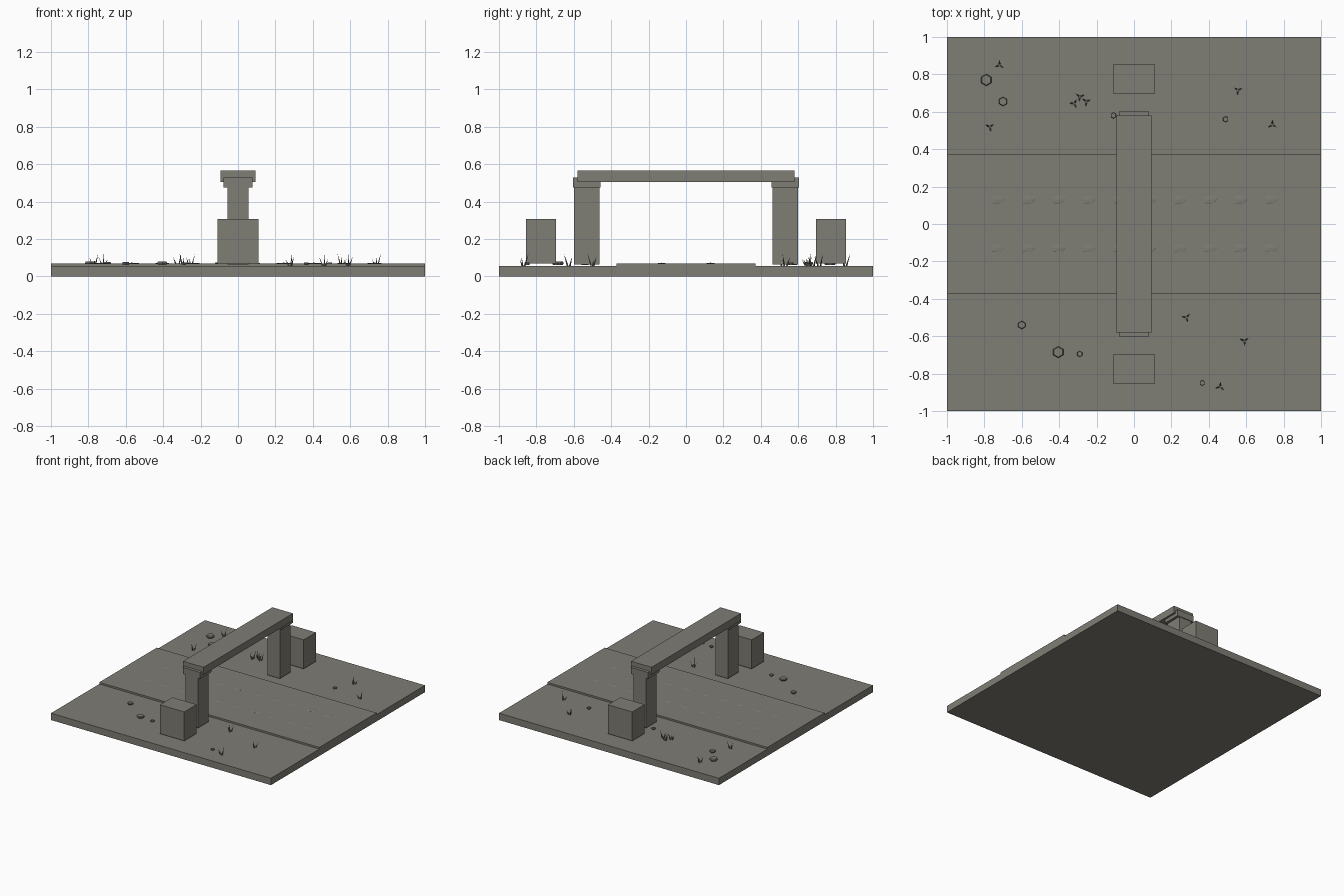
import bpy, bmesh, math, random
from mathutils import Matrix, Vector

if "Cube" in bpy.data.objects:
    bpy.data.objects.remove(bpy.data.objects["Cube"])

random.seed(4)
stone_grey = bpy.data.materials.new("warm_stone_grey")
stone_grey.diffuse_color = (0.212, 0.205, 0.178, 1)
stone_grey.use_nodes = True
stone_grey.node_tree.nodes["Principled BSDF"].inputs["Base Color"].default_value = stone_grey.diffuse_color


def finish(name, bm):
    bmesh.ops.recalc_face_normals(bm, faces=bm.faces)
    mesh = bpy.data.meshes.new(name)
    bm.to_mesh(mesh)
    bm.free()
    mesh.materials.append(stone_grey)
    obj = bpy.data.objects.new(name, mesh)
    bpy.context.collection.objects.link(obj)
    return obj


def box(name, x, y, z):
    """Box from (low, high) ranges on each axis."""
    bm = bmesh.new()
    size = [r[1] - r[0] for r in (x, y, z)]
    mid = [(r[0] + r[1]) / 2 for r in (x, y, z)]
    bmesh.ops.create_cube(bm, size=1, matrix=Matrix.Translation(mid) @ Matrix.Diagonal((*size, 1)))
    return finish(name, bm)


def add_cone(bm, base, tip, r1, r2, sides, turn=0):
    """Tapered prism running from base to tip."""
    base, tip = Vector(base), Vector(tip)
    axis = tip - base
    rot = axis.to_track_quat('Z', 'Y').to_matrix().to_4x4()
    bmesh.ops.create_cone(bm, cap_ends=True, segments=sides, radius1=r1, radius2=r2, depth=axis.length,
                          matrix=Matrix.Translation((base + tip) / 2) @ rot @ Matrix.Rotation(turn, 4, 'Z'))


# Ground slab and raised road
box("ground_slab", (-1, 1), (-1, 1), (0, 0.056))
box("road", (-1, 1), (-0.372, 0.372), (0.05, 0.07))

# Gateway: two pillars with capitals, and side blocks beyond them
for side, label in ((-1, "front"), (1, "back")):
    def span(a, b):
        return tuple(sorted((side * a, side * b)))
    box(label + "_pillar", (-0.057, 0.057), span(0.463, 0.599), (0.064, 0.48))
    box(label + "_capital", (-0.078, 0.078), span(0.457, 0.605), (0.475, 0.528))
    box(label + "_side_block", (-0.11, 0.11), span(0.695, 0.855), (0.07, 0.308))
box("lintel", (-0.0935, 0.0935), (-0.58, 0.58), (0.505, 0.565))

# Two rows of low worn stones set in the road
bm = bmesh.new()
for y in (-0.13, 0.13):
    for i in range(10):
        x = -0.73 + i * 1.46 / 9
        m = (Matrix.Translation((x, y, 0.07)) @ Matrix.Rotation(0.15, 4, 'Z')
             @ Matrix.Diagonal((0.045, 0.025, 0.003, 1)))
        bmesh.ops.create_icosphere(bm, subdivisions=1, radius=1, matrix=m)
finish("road_stones", bm)

# Loose six-sided pebbles
bm = bmesh.new()
for x, y, r in ((-0.79, 0.77, 0.032), (-0.70, 0.655, 0.025), (-0.11, 0.58, 0.016), (0.49, 0.56, 0.016),
                (-0.60, -0.54, 0.022), (-0.405, -0.685, 0.031), (-0.29, -0.695, 0.016), (0.365, -0.85, 0.015)):
    h = 0.008 + 0.3 * r
    add_cone(bm, (x, y, 0.062), (x, y, 0.062 + h * 0.6), r * 0.85, r, 6)
    add_cone(bm, (x, y, 0.062 + h * 0.6), (x, y, 0.062 + h), r, r * 0.85, 6)
finish("pebbles", bm)

# Grass tufts of three leaning blades
bm = bmesh.new()
for x, y in ((-0.72, 0.85), (-0.77, 0.52), (-0.29, 0.68), (-0.32, 0.645), (-0.255, 0.655), (0.555, 0.715),
             (0.74, 0.53), (0.28, -0.50), (0.59, -0.625), (0.46, -0.87)):
    start = random.uniform(0, math.tau)
    for k, tip in enumerate((0.122, 0.105, 0.092)):
        a = start + k * math.tau / 3
        dx, dy = math.cos(a), math.sin(a)
        add_cone(bm, (x + 0.008 * dx, y + 0.008 * dy, 0.056), (x + 0.028 * dx, y + 0.028 * dy, tip),
                 0.005, 0, 4, a)
finish("grass_tufts", bm)
